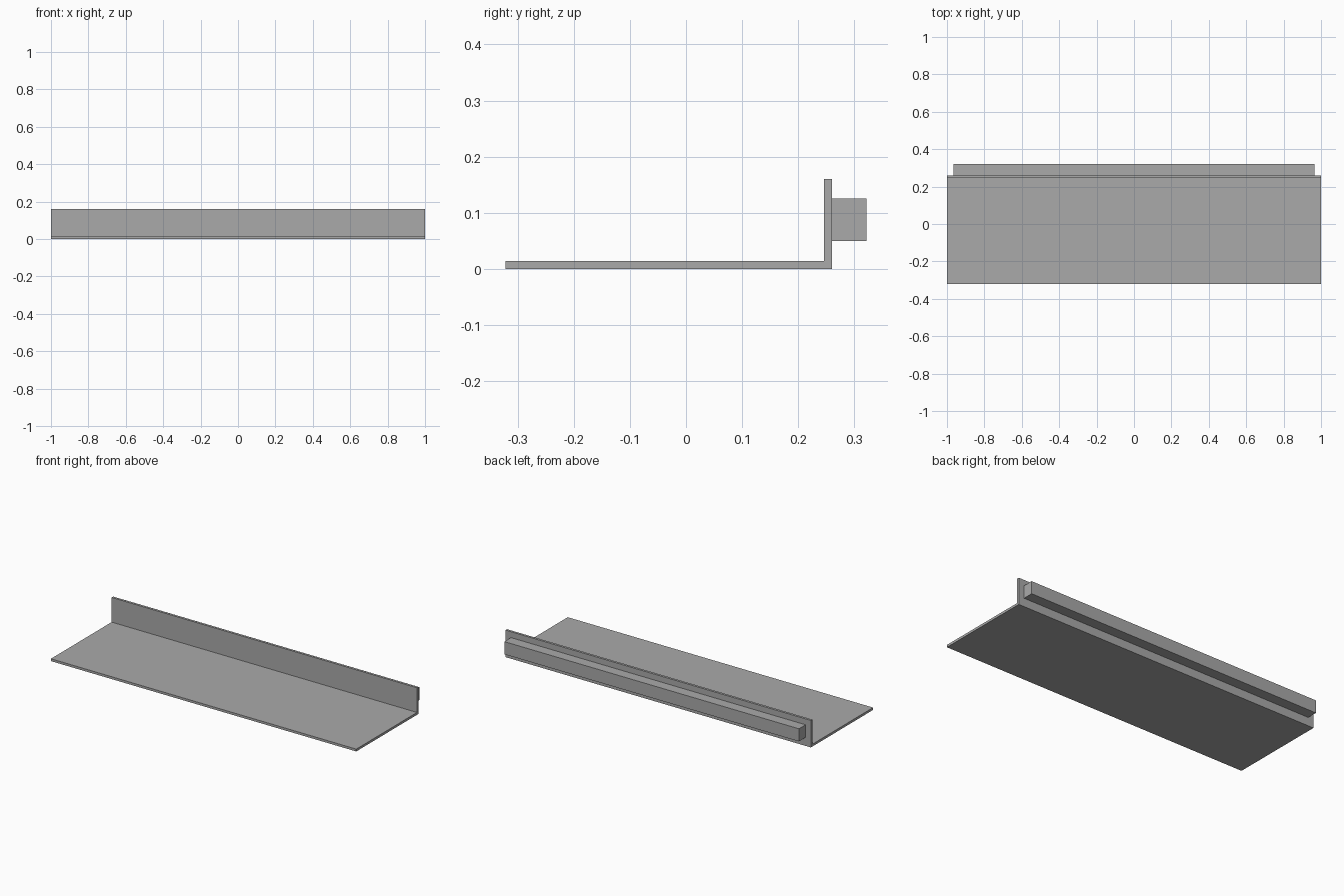
import bpy
import bmesh

cube = bpy.data.objects.get("Cube")
if cube:
    bpy.data.objects.remove(cube, do_unlink=True)

# Single plain grey
grey = bpy.data.materials.new("plain_grey")
grey.use_nodes = True
colour = (0.4, 0.4, 0.4, 1)
grey.diffuse_color = colour
grey.node_tree.nodes["Principled BSDF"].inputs["Base Color"].default_value = colour


def extrude_profile(name, profile, half_width):
    """Sweep a closed (y, z) profile along x, centred on x = 0."""
    bm = bmesh.new()
    face = bm.faces.new([bm.verts.new((-half_width, y, z)) for y, z in profile])
    swept = bmesh.ops.extrude_face_region(bm, geom=[face])
    moved = [v for v in swept["geom"] if isinstance(v, bmesh.types.BMVert)]
    bmesh.ops.translate(bm, verts=moved, vec=(2 * half_width, 0, 0))
    bmesh.ops.recalc_face_normals(bm, faces=bm.faces[:])
    mesh = bpy.data.meshes.new(name)
    bm.to_mesh(mesh)
    bm.free()
    mesh.materials.append(grey)
    obj = bpy.data.objects.new(name, mesh)
    bpy.context.collection.objects.link(obj)
    return obj


front, back, rear = -0.322, 0.26, 0.322
thick, height = 0.014, 0.16

# Shelf plate and upright back wall as one folded L section
extrude_profile("shelf_with_back_wall", [
    (front, 0), (back, 0), (back, height),
    (back - thick, height), (back - thick, thick), (front, thick),
], 1.0)

# Mounting rail behind the wall, slightly shorter than the shelf
low, high = 0.05, 0.125
extrude_profile("rear_mounting_rail",
                [(back, low), (rear, low), (rear, high), (back, high)], 0.965)
